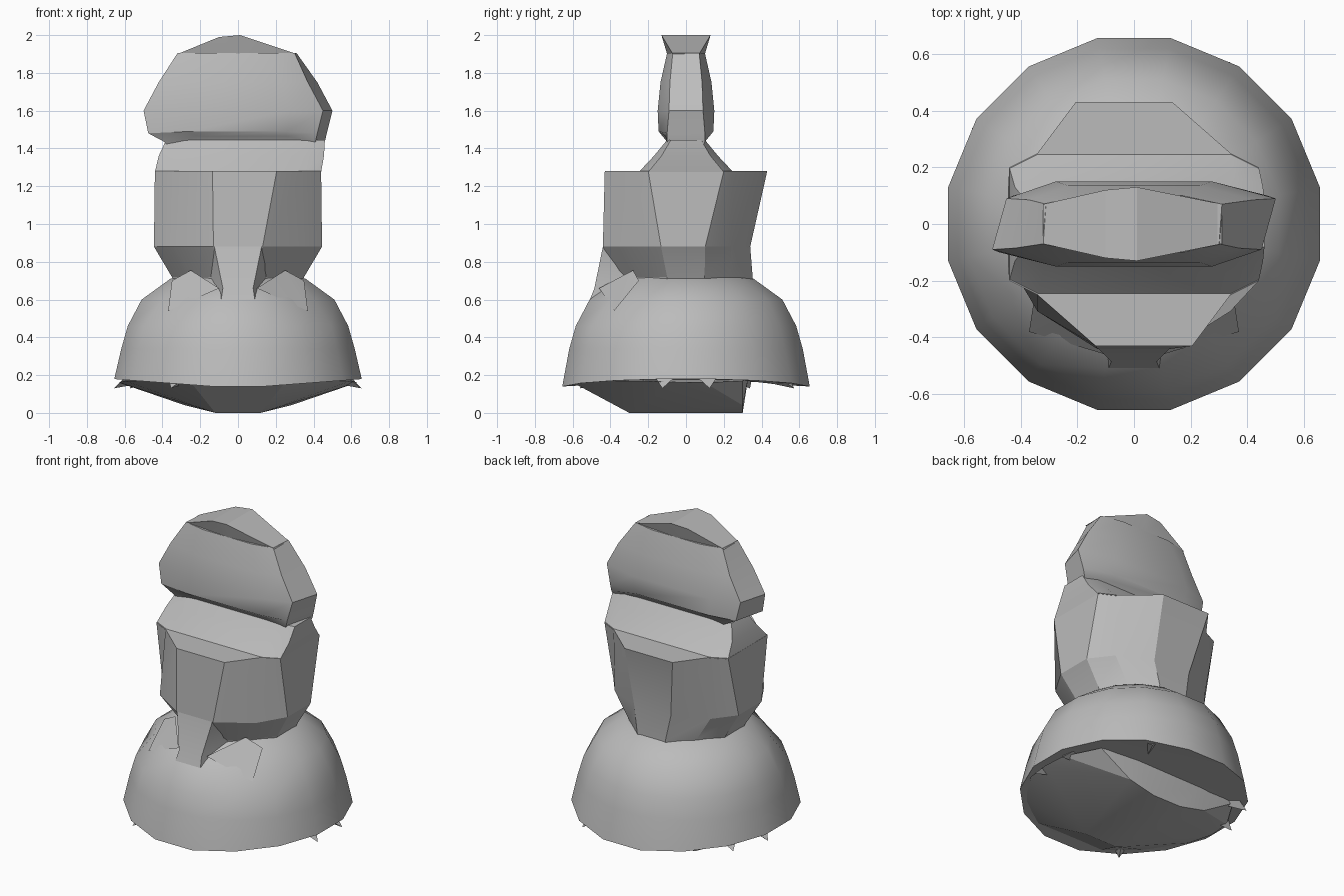
import bpy, bmesh
from math import cos, sin, tau, radians

cube = bpy.data.objects.get("Cube")
if cube:
    bpy.data.objects.remove(cube, do_unlink=True)

stone = bpy.data.materials.new("grey stone")
stone.use_nodes = True
grey = (0.5, 0.5, 0.5, 1)
stone.diffuse_color = grey
bsdf = next(n for n in stone.node_tree.nodes if n.type == 'BSDF_PRINCIPLED')
bsdf.inputs["Base Color"].default_value = grey


def finish(name, bm, angle=25):
    bmesh.ops.recalc_face_normals(bm, faces=bm.faces)
    mesh = bpy.data.meshes.new(name)
    bm.to_mesh(mesh)
    bm.free()
    mesh.materials.append(stone)
    obj = bpy.data.objects.new(name, mesh)
    bpy.context.collection.objects.link(obj)
    bpy.ops.object.select_all(action='DESELECT')
    obj.select_set(True)
    bpy.context.view_layer.objects.active = obj
    bpy.ops.object.shade_smooth_by_angle(angle=radians(angle))
    return obj


def loft(name, rings, angle=25):
    """Skin a stack of equal-length rings of points and cap both ends."""
    bm = bmesh.new()
    rows = [[bm.verts.new(p) for p in ring] for ring in rings]
    n = len(rows[0])
    for a, b in zip(rows, rows[1:]):
        for i in range(n):
            j = (i + 1) % n
            bm.faces.new((a[i], a[j], b[j], b[i]))
    bm.faces.new(rows[0])
    bm.faces.new(rows[-1])
    return finish(name, bm, angle)


def hull(name, points):
    bm = bmesh.new()
    for p in points:
        bm.verts.new(p)
    result = bmesh.ops.convex_hull(bm, input=bm.verts)
    inside = {e for e in result["geom_interior"] if isinstance(e, bmesh.types.BMVert)}
    bmesh.ops.delete(bm, geom=list(inside), context='VERTS')
    return finish(name, bm, 15)


def round_ring(r, z, lift=0, dent=0, n=16):
    """Ring raised at the sides; dent pulls in the two front diagonals."""
    ring = []
    for i in range(n):
        a = tau * (i + 0.5) / n
        k = r - dent if i in (9, 10, 13, 14) else r
        ring.append((k * cos(a), k * sin(a), z + lift * abs(cos(a))))
    return ring


# Bell-shaped base with a rim that rises at the sides
loft("bell_base", [
    round_ring(0.52, 0.14, 0.04), round_ring(0.668, 0.13, 0.05),
    round_ring(0.63, 0.34), round_ring(0.595, 0.46),
    round_ring(0.52, 0.60, 0, 0.035), round_ring(0.365, 0.71), round_ring(0.28, 0.73)], 35)

# Keel-shaped foot that fans out to the front and side rim
hull("foot", [(s * x, y, z) for s in (1, -1) for x, y, z in (
    (0.12, -0.3, 0), (0.1, 0.3, 0), (0.28, 0.3, 0.04),
    (0.24, -0.58, 0.15), (0.45, -0.45, 0.17), (0.6, -0.22, 0.17),
    (0.63, -0.05, 0.16), (0.62, 0.1, 0.16), (0.5, 0.3, 0.17), (0.25, 0.33, 0.19))])


# Faceted head block; each half section runs from the side to the middle,
# and the middle panels are offset to opposite sides at front and back
def head_ring(z, half, front, back, skew=0):
    def quarter(sx, sy, depth, shift):
        pts = [(sx * x, sy * y * depth, z) for x, y in half]
        x, y, _ = pts[-1]
        pts[-1] = (x + shift, y, z)
        return pts
    return (quarter(1, 1, back, -skew) + quarter(-1, 1, back, -skew)[::-1]
            + quarter(-1, -1, front, skew) + quarter(1, -1, front, skew)[::-1])


loft("head_block", [
    head_ring(0.64, [(0.32, 0.1), (0.22, 0.24), (0.1, 0.34)], 1, 1),
    head_ring(0.72, [(0.35, 0.1), (0.24, 0.24), (0.1, 0.36)], 1, 0.98),
    head_ring(0.88, [(0.445, 0.12), (0.34, 0.28), (0.13, 0.4)], 1.1, 0.85),
    head_ring(1.28, [(0.44, 0.2), (0.34, 0.25), (0.17, 0.43)], 1, 1, 0.035)], 20)

# Front neck strip sinking into the base
def strip_ring(z, y, w):
    return [(-w, y, z), (w, y, z), (w + 0.07, -0.28, z), (-w - 0.07, -0.28, z)]


loft("neck_strip", [strip_ring(0.46, -0.565, 0.11), strip_ring(0.66, -0.485, 0.08),
                    strip_ring(0.88, -0.44, 0.125)])

# Angular shoulder facets on both sides of the neck strip
for side, label in ((1, "left"), (-1, "right")):
    hull(label + "_shoulder_facet", [
        (side * x, y, z) for x, y, z in
        ((0.25, -0.28, 0.755), (0.37, -0.38, 0.54), (0.1, -0.46, 0.66), (0.35, -0.25, 0.7))])


# Sloping collar with clipped corners between the head and the crest
def collar_ring(z, left, right, y, clip):
    return [(left, clip - y, z), (left + 0.1, -y, z), (right - 0.1, -y, z),
            (right, clip - y, z), (right, y - clip, z), (right - 0.1, y, z),
            (left + 0.1, y, z), (left, y - clip, z)]


loft("collar", [collar_ring(1.275, -0.44, 0.44, 0.25, 0.05),
                collar_ring(1.36, -0.42, 0.455, 0.17, 0.04),
                collar_ring(1.445, -0.38, 0.46, 0.1, 0.02)])


# Upright flat crest, slightly skewed at its ends, with an arched lower edge
def crest_ring(z, left, right, end, mid, arch=0, skew=0.05):
    inner = 0.55
    return [(left, -end, z), (left * inner, -mid, z + arch),
            (right * inner, -mid, z + arch), (right - skew, -end, z),
            (right, end, z), (right * inner, mid, z + arch),
            (left * inner, mid, z + arch), (left + skew, end, z)]


loft("crest", [
    crest_ring(1.41, -0.37, 0.45, 0.09, 0.09, 0.02),
    crest_ring(1.435, -0.39, 0.46, 0.1, 0.11, 0.03),
    crest_ring(1.48, -0.475, 0.47, 0.1, 0.145, 0.01),
    crest_ring(1.6, -0.5, 0.5, 0.09, 0.15),
    crest_ring(1.75, -0.42, 0.42, 0.085, 0.135),
    crest_ring(1.905, -0.32, 0.31, 0.07, 0.1, 0, 0.01)], 30)

# Roof cap with a peaked middle
hull("crest_cap", [(x, s * y, z) for s in (1, -1) for x, y, z in
                   ((-0.32, 0.07, 1.9), (0.31, 0.07, 1.9), (-0.1, 0.12, 1.99),
                    (0.01, 0.13, 2.0), (0.0, 0.1, 1.9))])

# Small sharp flaps under the rim
for n, turn in enumerate((0.03, 0.165, 0.415, 0.475, 0.66, 0.97)):
    a = tau * turn
    hull("rim_flap_%d" % (n + 1), [
        (r * cos(a + d), r * sin(a + d), z) for r, d, z in
        ((0.665, 0, 0.13), (0.6, 0.09, 0.19), (0.6, -0.09, 0.19), (0.5, 0, 0.16))])
